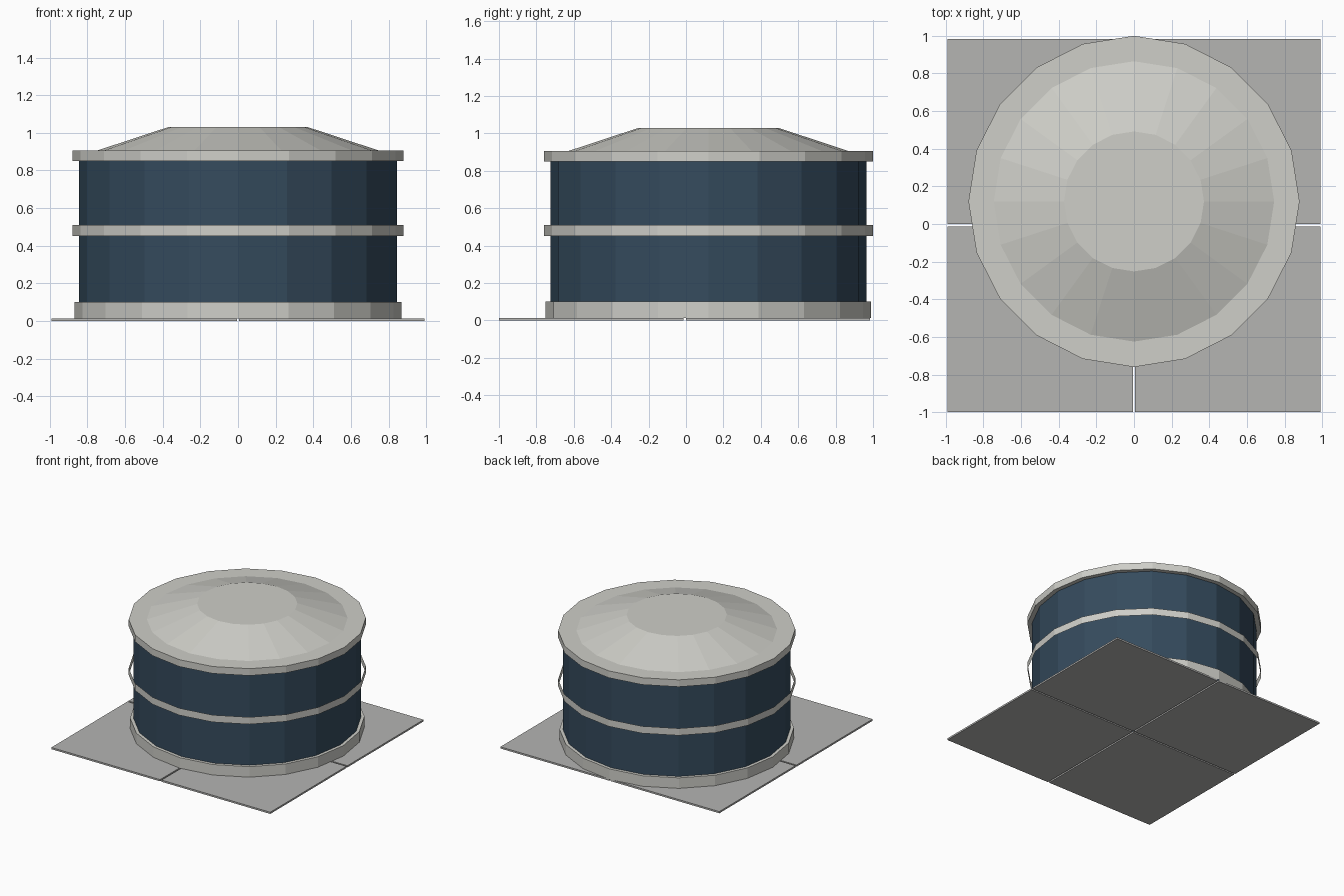
import bpy
import bmesh
from math import sin, cos, pi

SIDES = 20
CENTRE_Y = 0.12

if "Cube" in bpy.data.objects:
    bpy.data.objects.remove(bpy.data.objects["Cube"])


def material(name, colour):
    mat = bpy.data.materials.new(name)
    mat.use_nodes = True
    mat.diffuse_color = (*colour, 1)
    mat.node_tree.nodes["Principled BSDF"].inputs["Base Color"].default_value = (*colour, 1)
    return mat


blue = material("dark blue", (0.035, 0.07, 0.11))
pale = material("pale grey", (0.62, 0.62, 0.58))
paving = material("paving grey", (0.46, 0.46, 0.45))


def add_object(name, bm, mat):
    mesh = bpy.data.meshes.new(name)
    bm.to_mesh(mesh)
    bm.free()
    mesh.materials.append(mat)
    obj = bpy.data.objects.new(name, mesh)
    bpy.context.collection.objects.link(obj)
    return obj


def lathe(name, profile, mat, cap=False):
    """Spin a (radius, height) profile, listed upward, into flat facets."""
    bm = bmesh.new()
    rings = [[bm.verts.new((r * cos(2 * pi * i / SIDES),
                            CENTRE_Y + r * sin(2 * pi * i / SIDES), z))
              for i in range(SIDES)] for r, z in profile]
    for low, high in zip(rings, rings[1:]):
        for i in range(SIDES):
            j = (i + 1) % SIDES
            bm.faces.new((low[i], low[j], high[j], high[i]))
    if cap:
        bm.faces.new(rings[-1])
    return add_object(name, bm, mat)


# Tank body and its trim bands
lathe("tank_wall", [(0.845, 0.1), (0.845, 0.85)], blue)
lathe("base_band", [(0.87, 0.012), (0.87, 0.1), (0.845, 0.1)], pale)
lathe("middle_band", [(0.88, 0.452), (0.88, 0.51)], pale)

# Rim and shallow roof with a flat top
lathe("roof", [(0.845, 0.85), (0.88, 0.85), (0.88, 0.907),
               (0.745, 0.907), (0.372, 1.03)], pale, cap=True)

# Four paving slabs with narrow gaps
for side, x in (("right", -0.499), ("left", 0.499)):
    for end, y in (("front", -0.506), ("back", 0.492)):
        bm = bmesh.new()
        bmesh.ops.create_cube(bm, size=1)
        bmesh.ops.scale(bm, verts=bm.verts, vec=(0.985, 0.985, 0.014))
        bmesh.ops.translate(bm, verts=bm.verts, vec=(x, y, 0.007))
        add_object(f"slab_{end}_{side}", bm, paving)
